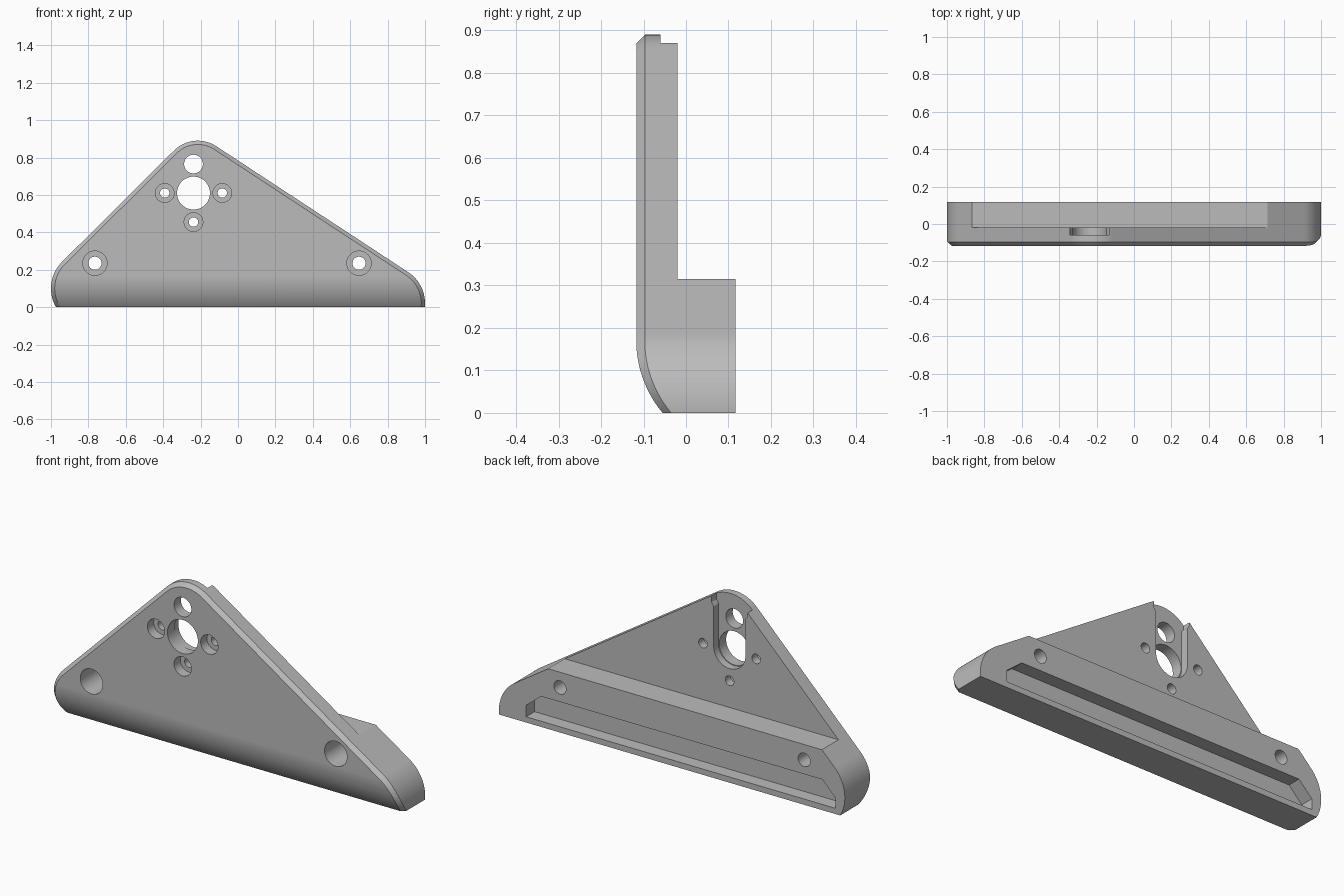
import bpy, bmesh
from math import sin, cos, radians, sqrt

if "Cube" in bpy.data.objects:
    bpy.data.objects.remove(bpy.data.objects["Cube"], do_unlink=True)

FRONT, BACK, PLATE_BACK = -0.117, 0.117, -0.02
CHAMFER = 0.02
STEP_Z = 0.315            # top of the thick base
CURVE_Z, CURVE_R = 0.17, 0.264   # rounded lower front


def arc(cx, cz, r, a0, a1, n):
    angles = [radians(a0 + (a1 - a0) * i / n) for i in range(n + 1)]
    return [(cx + r * cos(a), cz + r * sin(a)) for a in angles]


def outline(inset):
    """Rounded triangle; runs below z = 0 and is trimmed later."""
    return (arc(0.8, 0.02, 0.2 - inset, -20, 56.7, 20)
            + arc(-0.215, 0.71, 0.18 - inset, 56.7, 135, 20)
            + arc(-0.8, 0.1, 0.2 - inset, 135, 225, 22))


def loft(bm, rings):
    """Join rings of (points, y) and cap both ends."""
    loops = [[bm.verts.new((x, y, z)) for x, z in pts] for pts, y in rings]
    n = len(loops[0])
    for a, b in zip(loops, loops[1:]):
        for i in range(n):
            j = (i + 1) % n
            bm.faces.new((a[i], a[j], b[j], b[i]))
    bm.faces.new(loops[0])
    bm.faces.new(loops[-1])
    bmesh.ops.recalc_face_normals(bm, faces=bm.faces)


def make_object(name, bm):
    bmesh.ops.recalc_face_normals(bm, faces=bm.faces)
    mesh = bpy.data.meshes.new(name)
    bm.to_mesh(mesh)
    bm.free()
    obj = bpy.data.objects.new(name, mesh)
    bpy.context.collection.objects.link(obj)
    return obj


def activate(obj):
    bpy.ops.object.select_all(action='DESELECT')
    obj.select_set(True)
    bpy.context.view_layer.objects.active = obj


def cut(pts, y0, y1):
    """Subtract a prism, given in x and z, from the bracket."""
    bm = bmesh.new()
    loft(bm, [(pts, y0), (pts, y1)])
    cutter = make_object("cutter", bm)
    cutter.hide_render = True
    mod = bracket.modifiers.new("cut", 'BOOLEAN')
    mod.operation, mod.solver, mod.object = 'DIFFERENCE', 'EXACT', cutter
    activate(bracket)
    bpy.ops.object.modifier_apply(modifier=mod.name)
    bpy.data.objects.remove(cutter, do_unlink=True)


def hole(x, z, r, y0=-0.5, y1=0.5):
    cut(arc(x, z, r, 0, 352.5, 47), y0, y1)


# Chamfered triangular body
bm = bmesh.new()
loft(bm, [(outline(CHAMFER), FRONT), (outline(0), FRONT + CHAMFER), (outline(0), BACK)])

# Trim flat underneath, then slice and bend the lower front
bmesh.ops.bisect_plane(bm, geom=bm.verts[:] + bm.edges[:] + bm.faces[:],
                       plane_co=(0, 0, 0), plane_no=(0, 0, 1), clear_inner=True)
bmesh.ops.holes_fill(bm, edges=[e for e in bm.edges if e.is_boundary], sides=0)
for i in range(1, 15):
    bmesh.ops.bisect_plane(bm, geom=bm.verts[:] + bm.edges[:] + bm.faces[:],
                           plane_co=(0, 0, CURVE_Z * i / 14), plane_no=(0, 0, 1))
for v in bm.verts:
    if v.co.y < FRONT + CHAMFER + 0.005 and v.co.z < CURVE_Z:
        drop = CURVE_Z - v.co.z
        v.co.y += CURVE_R - sqrt(CURVE_R ** 2 - drop ** 2)
bracket = make_object("bracket", bm)

# Thin upper plate above the thick base
cut([(-2, STEP_Z), (2, STEP_Z), (2, 2), (-2, 2)], PLATE_BACK, 0.5)

# Open slot in the plate's back, flared at the top
SX, SZ, SR, FLARE = -0.238, 0.61, 0.092, 0.104
cut(arc(SX, SZ, SR, 180, 360, 24)
    + [(SX + SR, 0.82), (SX + FLARE, 0.838), (SX + FLARE, 1.2),
       (SX - FLARE, 1.2), (SX - FLARE, 0.82), (SX - SR, 0.802)], -0.06, 0.5)

# Long pocket in the back of the base
cut([(-0.945, 0.03), (0.842, 0.03), (0.842, 0.09), (0.755, 0.16),
     (-0.87, 0.16), (-0.945, 0.085)], BACK - 0.07, 0.5)

# Main bore and upper hole
hole(SX, SZ, 0.088)
hole(SX, 0.765, 0.05)

# Counterbored screw holes round the bore
for x, z in ((-0.392, SZ), (-0.084, SZ), (SX, 0.455)):
    hole(x, z, 0.05, -0.5, -0.065)
    hole(x, z, 0.025)

# Deep counterbored mounting holes
for x in (-0.765, 0.647):
    hole(x, 0.235, 0.065, -0.5, 0.03)
    hole(x, 0.235, 0.035)

# Single grey material
grey = bpy.data.materials.new("plain grey")
grey.use_nodes = True
colour = (0.5, 0.5, 0.5, 1)
grey.diffuse_color = colour
grey.node_tree.nodes["Principled BSDF"].inputs["Base Color"].default_value = colour
bracket.data.materials.clear()
bracket.data.materials.append(grey)
for poly in bracket.data.polygons:
    poly.material_index = 0

# Smooth curves, sharp edges
activate(bracket)
bpy.ops.object.shade_smooth_by_angle(angle=radians(25))
weighted = bracket.modifiers.new("weighted_normals", 'WEIGHTED_NORMAL')
weighted.keep_sharp = True
